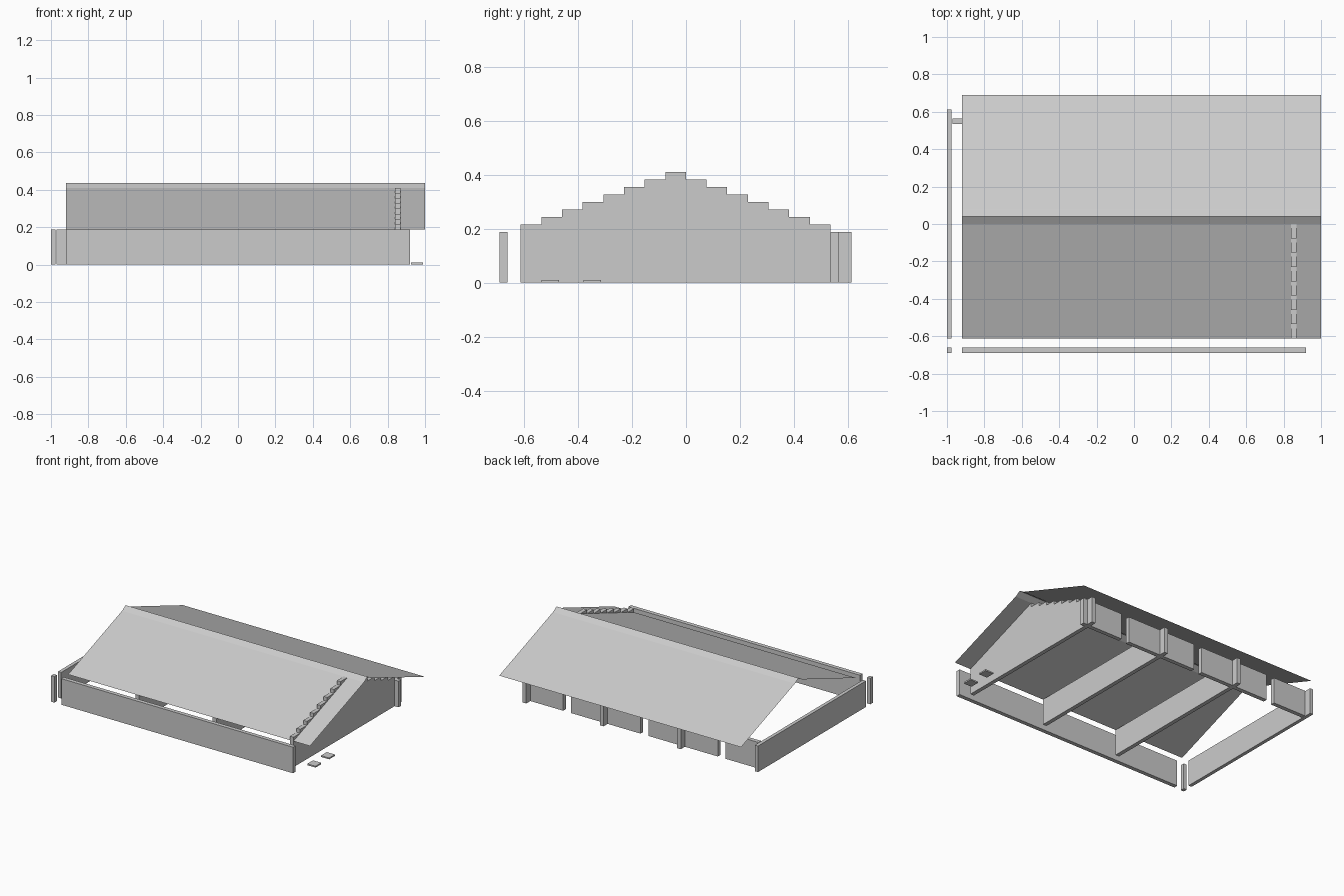
import bpy, bmesh

if "Cube" in bpy.data.objects:
    bpy.data.objects.remove(bpy.data.objects["Cube"])

H = 0.187      # wall height
T = 0.029      # wall thickness


def mesh_object(name, bm):
    me = bpy.data.meshes.new(name)
    bm.to_mesh(me)
    bm.free()
    ob = bpy.data.objects.new(name, me)
    bpy.context.collection.objects.link(ob)
    return ob


def box(name, x0, x1, y0, y1, z0=0.0, z1=H):
    bm = bmesh.new()
    bmesh.ops.create_cube(bm, size=1)
    for v in bm.verts:
        v.co = (x1 if v.co.x > 0 else x0,
                y1 if v.co.y > 0 else y0,
                z1 if v.co.z > 0 else z0)
    return mesh_object(name, bm)


def extrude_profile(name, pts, x0, x1, solid):
    """Sweep a (y, z) profile along x, as a solid or as an open sheet."""
    bm = bmesh.new()
    a = [bm.verts.new((x0, y, z)) for y, z in pts]
    b = [bm.verts.new((x1, y, z)) for y, z in pts]
    n = len(pts)
    for i in range(n if solid else n - 1):
        j = (i + 1) % n
        bm.faces.new((a[i], b[i], b[j], a[j]))
    if solid:
        bm.faces.new(a)
        bm.faces.new(b[::-1])
        bmesh.ops.recalc_face_normals(bm, faces=bm.faces)
    return mesh_object(name, bm)


# Outer walls and corner post
box("front_wall", -0.92, 0.92, -0.69, -0.661)
box("corner_post", -1.0, -0.975, -0.69, -0.661)
box("left_wall", -1.0, -0.975, -0.612, 0.612)

# Cross walls and rear posts, one per bay
bays = [0.84, 0.227, -0.387, -1.0]
for x in bays[1:3]:
    box("cross_wall", x, x + T, -0.612, 0.535)
for x in bays[:3]:
    box("rear_post", x, x + T, 0.535, 0.612)

# Rear panels: two per bay with a narrow gap between
for hi, lo in zip(bays, bays[1:]):
    mid = (hi + lo + T) / 2
    box("rear_panel", mid + 0.031, hi, 0.535, 0.565)
    box("rear_panel", lo + T, mid - 0.031, 0.535, 0.565)
box("rear_panel_end", 0.84 + T, 0.90, 0.535, 0.565)

# Stepped gable wall
cols, w, rise = 15, 1.147 / 15, 0.0279
outline = [(0.535, 0.0), (-0.612, 0.0)]
for i in range(cols):
    z = H + rise * min(i + 1, cols - i)
    outline += [(-0.612 + i * w, z), (-0.612 + (i + 1) * w, z)]
extrude_profile("stepped_gable", outline, 0.84, 0.84 + T, True)

# Thin roof sheet with a slightly steeper ridge
roof = [(-0.612, H), (0.0, 0.41), (0.04, 0.435), (0.08, 0.41), (0.69, H)]
extrude_profile("roof", roof, -0.92, 1.0, False)

# Two low ground pads beside the gable
for y in (-0.535, -0.38):
    box("ground_pad", 0.925, 0.99, y, y + 0.065, 0.0, 0.01)
